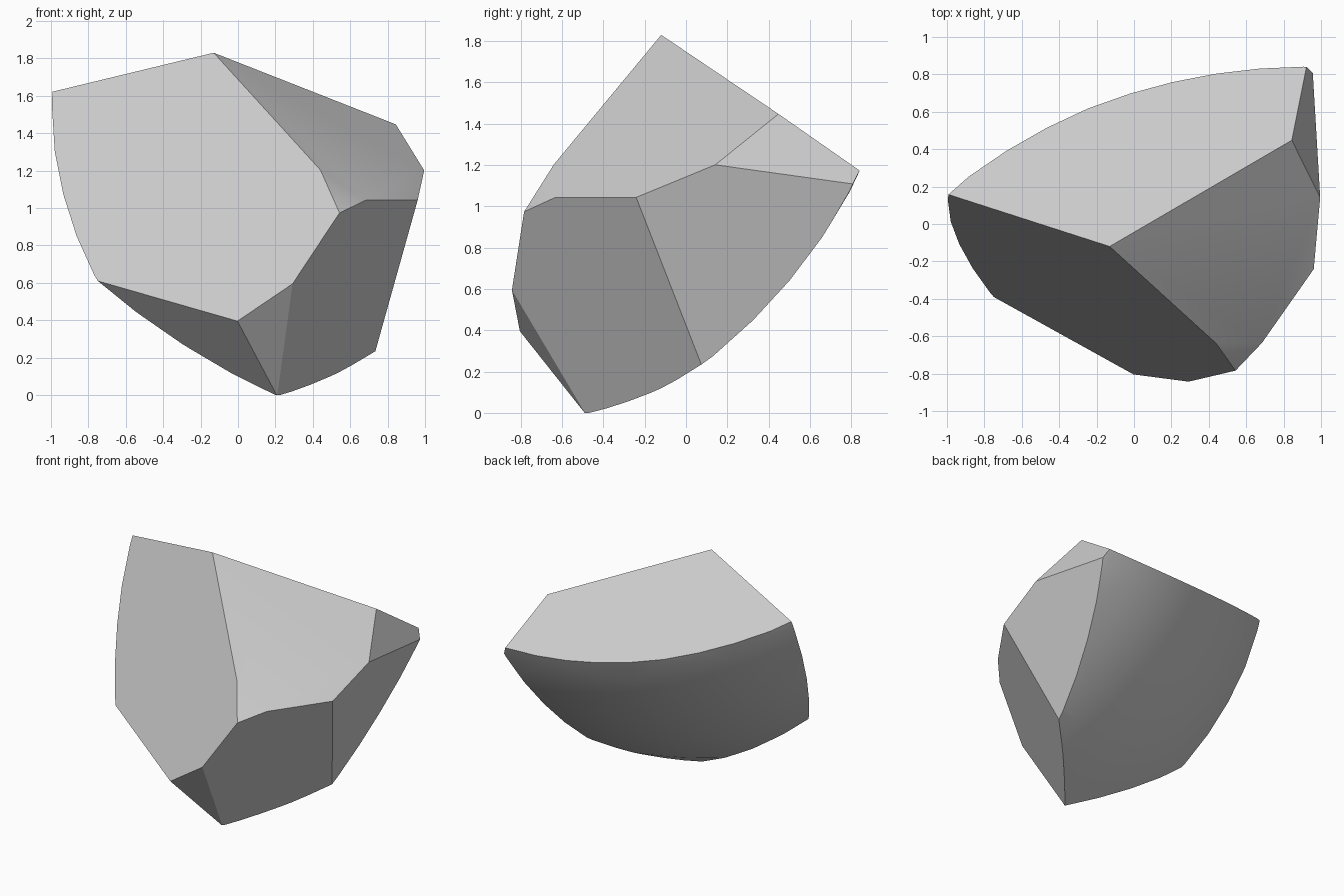
import bpy
import bmesh
from mathutils import Vector

if "Cube" in bpy.data.objects:
    bpy.data.objects.remove(bpy.data.objects["Cube"], do_unlink=True)

# Corners shared by the broken faces
peak = Vector((-0.13, -0.12, 1.83))
left_tip = Vector((-1.0, 0.16, 1.62))
left_low = Vector((-0.75, -0.39, 0.61))
back_tip = Vector((0.92, 0.845, 1.17))
back_low = Vector((0.955, 0.81, 1.11))
ridge = Vector((0.845, 0.445, 1.445))
side_top = Vector((0.995, 0.15, 1.20))
side_front = Vector((0.96, -0.24, 1.04))
side_low = Vector((0.735, 0.06, 0.235))
nose_top = Vector((0.43, -0.64, 1.21))
nose_side = Vector((0.68, -0.64, 1.04))
nose = Vector((0.54, -0.78, 0.98))
chin_right = Vector((0.27, -0.84, 0.58))
chin_left = Vector((0.0, -0.80, 0.39))
foot = Vector((0.21, -0.49, 0.0))
foot_front = Vector((0.18, -0.53, 0.05))
inside = Vector((0.1, -0.1, 0.95))

# Each flat break is the plane through three corners
breaks = [
    (peak, left_tip, back_tip),
    (peak, left_low, nose),
    (peak, nose_top, ridge),
    (nose, nose_top, nose_side),
    (nose_side, side_front, foot),
    (side_front, side_top, side_low),
    (ridge, side_top, back_low),
    (left_low, chin_left, foot_front),
    (chin_left, chin_right, (foot + foot_front) / 2),
]

# Smooth worn back: part of a large ball
bm = bmesh.new()
bmesh.ops.create_uvsphere(bm, u_segments=64, v_segments=32, radius=2.646)
bmesh.ops.translate(bm, verts=bm.verts, vec=(0.906, -1.54, 2.32))
for face in bm.faces:
    face.smooth = True


def slice_off(point, normal):
    """Cut away everything on the normal side and cap the opening."""
    result = bmesh.ops.bisect_plane(
        bm, geom=bm.verts[:] + bm.edges[:] + bm.faces[:], dist=1e-5,
        plane_co=point, plane_no=normal, clear_outer=True)
    rim = [e for e in result["geom_cut"]
           if isinstance(e, bmesh.types.BMEdge) and e.is_boundary]
    if rim:
        bmesh.ops.edgeloop_fill(bm, edges=rim)


for a, b, c in breaks:
    normal = (b - a).cross(c - a).normalized()
    if normal.dot(inside - a) > 0:
        normal.negate()
    slice_off(a, normal)
slice_off(Vector((0, 0, 0)), Vector((0, 0, -1)))
bmesh.ops.recalc_face_normals(bm, faces=bm.faces)

mesh = bpy.data.meshes.new("rock_fragment")
bm.to_mesh(mesh)
bm.free()
rock = bpy.data.objects.new("rock_fragment", mesh)
bpy.context.collection.objects.link(rock)

# Plain grey stone
stone = bpy.data.materials.new("grey_stone")
stone.use_nodes = True
grey = (0.6, 0.6, 0.6, 1.0)
stone.diffuse_color = grey
stone.node_tree.nodes["Principled BSDF"].inputs["Base Color"].default_value = grey
mesh.materials.append(stone)

bpy.ops.object.select_all(action="DESELECT")
rock.select_set(True)
bpy.context.view_layer.objects.active = rock
bpy.ops.object.shade_smooth_by_angle(angle=0.5)
